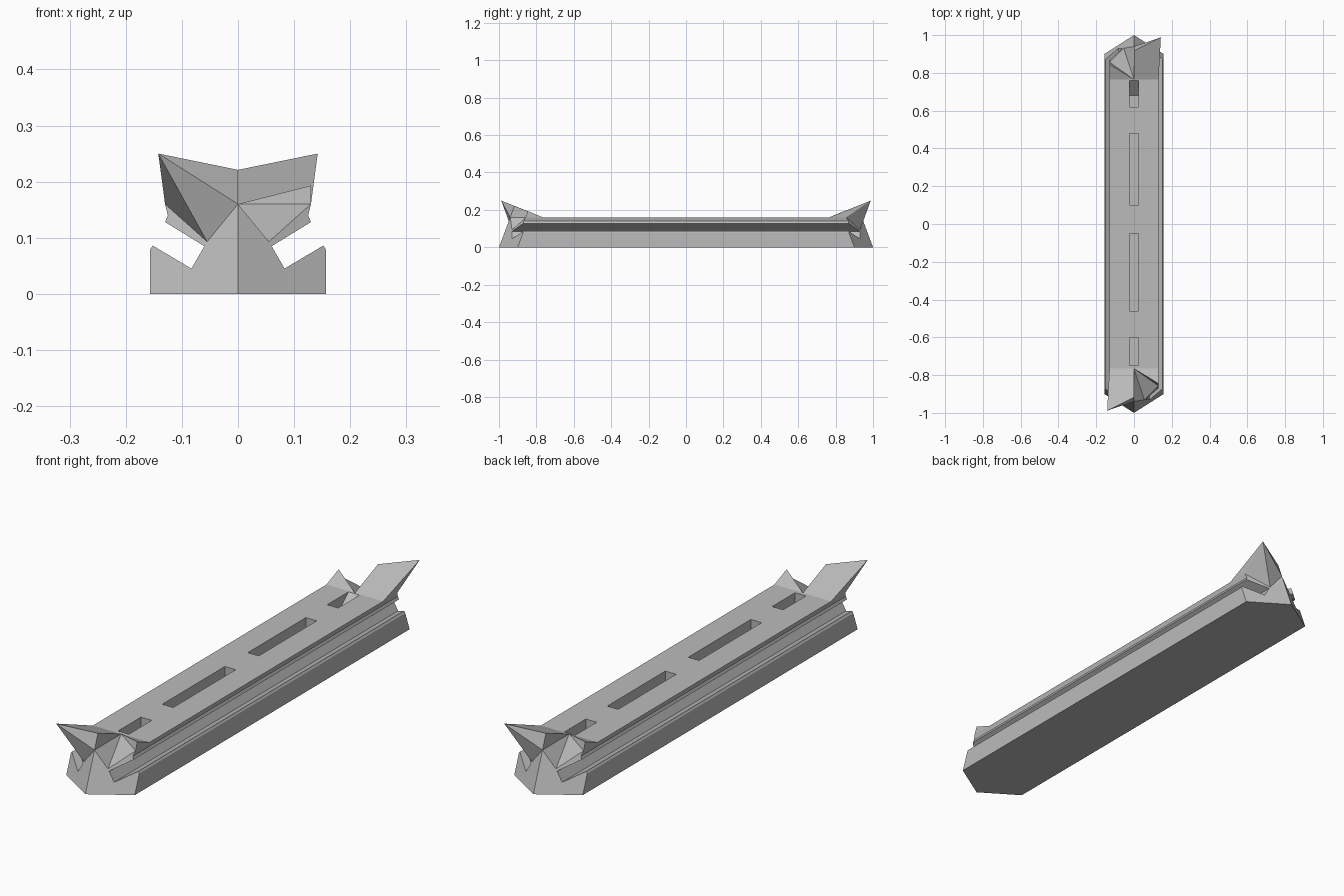
import bpy
import bmesh

if "Cube" in bpy.data.objects:
    bpy.data.objects.remove(bpy.data.objects["Cube"], do_unlink=True)

grey = bpy.data.materials.new("plain grey")
grey.use_nodes = True
colour = (0.5, 0.5, 0.5, 1)
grey.diffuse_color = colour
grey.node_tree.nodes["Principled BSDF"].inputs["Base Color"].default_value = colour


def make_object(name, polygons):
    """Weld polygons given as point lists into one closed flat-shaded mesh."""
    bm = bmesh.new()
    for points in polygons:
        bm.faces.new([bm.verts.new(p) for p in points])
    bmesh.ops.remove_doubles(bm, verts=bm.verts, dist=0.0005)
    bmesh.ops.recalc_face_normals(bm, faces=bm.faces)
    mesh = bpy.data.meshes.new(name)
    bm.to_mesh(mesh)
    bm.free()
    mesh.materials.append(grey)
    obj = bpy.data.objects.new(name, mesh)
    bpy.context.collection.objects.link(obj)
    return obj


def front(x, z):
    """Point on the slanted, pointed front end."""
    return (x, -1 + 0.637 * abs(x) + 0.375 * z, z)


def back(x, z):
    x, y, z = front(x, z)
    return (x, -y, z)


# Right half of the rail section, from the bottom edge to the top edge
TOP = 0.16
profile = [(0.157, 0), (0.157, 0.078), (0.152, 0.086), (0.083, 0.045),
           (0.06, 0.085), (0.13, 0.128), (0.125, 0.14), (0.13, TOP)]
edge, slope_start = 0.13, -0.765

# Named points of the front end
toe, ridge = front(0, 0), front(0, TOP)
centre = (0, slope_start, TOP)
crest = front(0, 0.221)
horn = (-0.142, -0.988, 0.25)
horn_tip, horn_edge = front(-0.055, 0.093), front(-edge, TOP)
horn_root = (-edge, slope_start, TOP)
stub = front(edge, 0.193)
stub_tip, stub_edge = front(0.055, 0.093), front(edge, TOP)
stub_root = (edge, slope_start, TOP)

# One end, plus the long right side
half = [
    [toe] + [front(x, z) for x, z in profile] + [stub_tip, ridge],
    [toe] + [front(-x, z) for x, z in profile] + [horn_tip, ridge],
    # tall horn
    [horn, horn_tip, ridge], [horn, horn_edge, horn_tip], [horn, ridge, crest],
    [centre, horn_root, horn, crest], [horn_root, horn_edge, horn],
    [centre, crest, ridge],
    # short cut-away horn
    [centre, stub_root, stub], [centre, stub, stub_edge],
    [centre, stub_edge, stub_tip], [centre, stub_tip, ridge],
    [stub_root, stub_edge, stub],
]
for a, b in zip(profile[:-2], profile[1:-1]):
    half.append([front(*a), front(*b), back(*b), back(*a)])
lip = profile[-2]
half.append([front(*lip), stub_edge, stub_root, (edge, -slope_start, TOP),
             back(edge, TOP), back(*lip)])
half.append([centre, stub_root, (edge, -slope_start, TOP), (0, -slope_start, TOP)])
half.append([toe, front(0.157, 0), back(0.157, 0), back(0, 0)])

# The other half is the same turned half a turn about z
polygons = [[(s * x, s * y, z) for x, y, z in f] for f in half for s in (1, -1)]
rail = make_object("rail_body", polygons)

# Slots along the top; the rearmost one ends in a ramp
floor, above, w = 0.09, 0.2, 0.025
for i, (y0, y1, ramp) in enumerate([(-0.75, -0.6, 0), (-0.46, -0.05, 0),
                                    (0.1, 0.48, 0), (0.62, 0.76, 0.08)]):
    side = [(y0, above), (y0, floor), (y1 - ramp, floor), (y1, TOP), (y1, above)]
    faces = [[(x, y, z) for y, z in side] for x in (-w, w)]
    for (ya, za), (yb, zb) in zip(side, side[1:] + side[:1]):
        faces.append([(-w, ya, za), (w, ya, za), (w, yb, zb), (-w, yb, zb)])
    cutter = make_object(f"slot_cutter_{i + 1}", faces)
    cutter.hide_render = True
    cutter.hide_viewport = True
    mod = rail.modifiers.new(f"slot_{i + 1}", "BOOLEAN")
    mod.operation = "DIFFERENCE"
    mod.solver = "EXACT"
    mod.object = cutter
